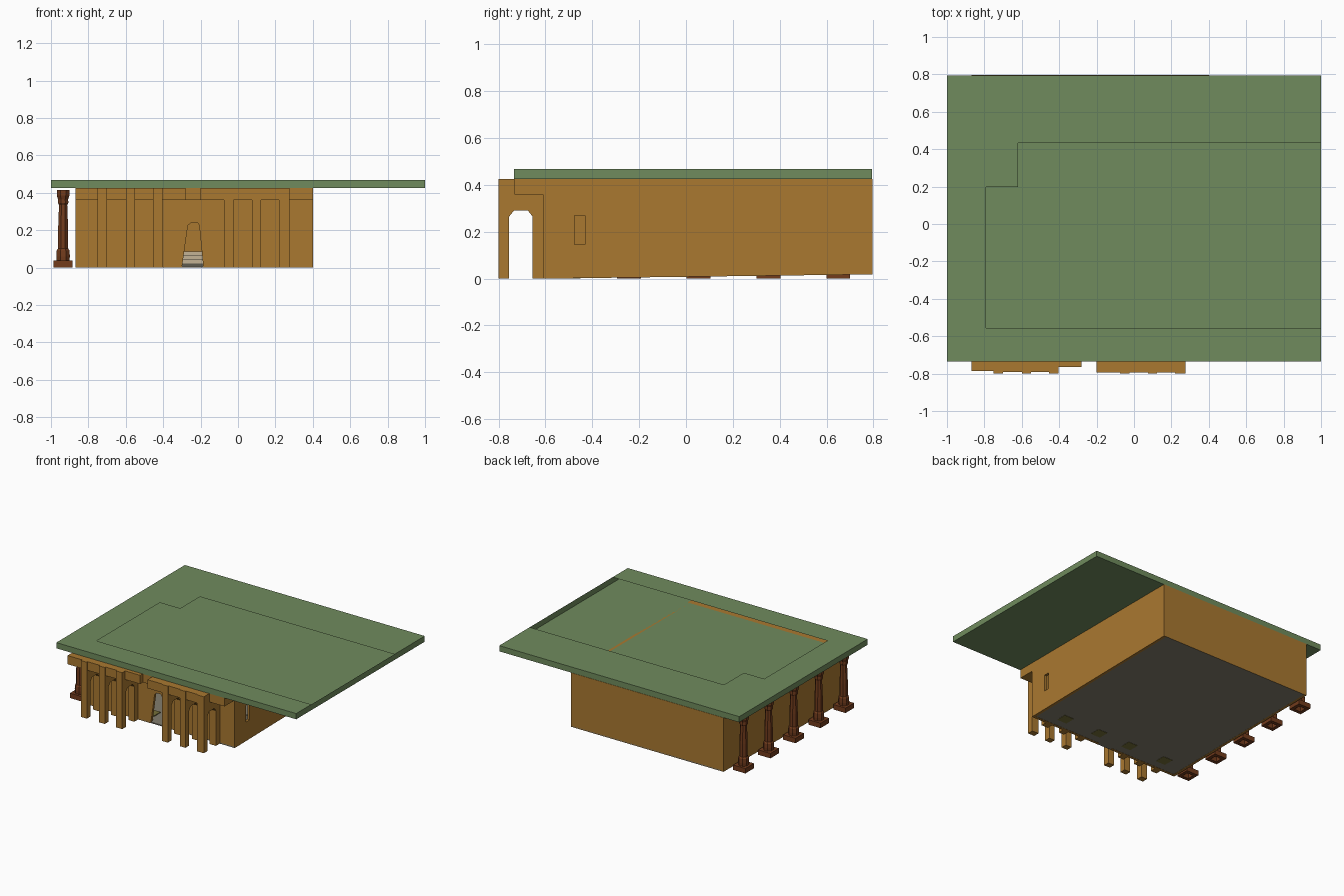
import bpy, bmesh, math
from mathutils import Matrix

if "Cube" in bpy.data.objects:
    bpy.data.objects.remove(bpy.data.objects["Cube"])


def material(name, rgb):
    m = bpy.data.materials.new(name)
    m.diffuse_color = (*rgb, 1)
    m.use_nodes = True
    m.node_tree.nodes["Principled BSDF"].inputs["Base Color"].default_value = m.diffuse_color
    return m


OCHRE = material("ochre_wall", (0.40, 0.19, 0.03))
GREEN = material("green_roof", (0.16, 0.26, 0.11))
RED = material("brown_column", (0.17, 0.045, 0.012))
STONE = material("floor_stone", (0.22, 0.20, 0.15))
OLIVE = material("olive_mat", (0.18, 0.16, 0.04))
PALE = material("pale_stone", (0.55, 0.45, 0.30))
AXES = {
    "X": Matrix(((0, 0, 1, 0), (1, 0, 0, 0), (0, 1, 0, 0), (0, 0, 0, 1))),
    "Y": Matrix(((1, 0, 0, 0), (0, 0, -1, 0), (0, 1, 0, 0), (0, 0, 0, 1))),
    "Z": Matrix.Identity(4),
}


def add_mesh(name, mesh, mat):
    ob = bpy.data.objects.new(name, mesh)
    mesh.materials.clear()
    mesh.materials.append(mat)
    bpy.context.collection.objects.link(ob)
    return ob


def panel(name, loops, axis, lo, hi, mat):
    """Flat outline (with optional hole loops) extruded along an axis."""
    cu = bpy.data.curves.new(name, "CURVE")
    cu.dimensions = "2D"
    cu.fill_mode = "BOTH"
    cu.extrude = (hi - lo) / 2
    for pts in loops:
        sp = cu.splines.new("POLY")
        sp.points.add(len(pts) - 1)
        for p, (u, v) in zip(sp.points, pts):
            p.co = (u, v, 0, 1)
        sp.use_cyclic_u = True
    tmp = bpy.data.objects.new(name + "_outline", cu)
    bpy.context.collection.objects.link(tmp)
    dg = bpy.context.evaluated_depsgraph_get()
    mesh = bpy.data.meshes.new_from_object(tmp.evaluated_get(dg))
    bpy.data.objects.remove(tmp)
    mid = (lo + hi) / 2
    mesh.transform(Matrix.Translation((0, 0, -mid if axis == "Y" else mid)))
    mesh.transform(AXES[axis])
    bm = bmesh.new()
    bm.from_mesh(mesh)
    bmesh.ops.remove_doubles(bm, verts=bm.verts, dist=1e-5)
    bmesh.ops.recalc_face_normals(bm, faces=bm.faces)
    bm.to_mesh(mesh)
    bm.free()
    for p in mesh.polygons:
        p.use_smooth = False
    return add_mesh(name, mesh, mat)


def rect(a, b, c, d):
    return [(a, c), (b, c), (b, d), (a, d)]


def box(name, x0, x1, y0, y1, z0, z1, mat):
    return panel(name, [rect(x0, x1, y0, y1)], "Z", z0, z1, mat)


# Roof: hollow tray whose top has a large stepped opening
def roof():
    x, y0, y1, z0, z1 = 1.0, -0.735, 0.795, 0.425, 0.468
    bm = bmesh.new()
    ring = [(-x, y0), (x, y0), (x, y1), (-x, y1)]
    low = [bm.verts.new((*p, z0)) for p in ring]
    top = [bm.verts.new((*p, z1)) for p in ring]
    bm.faces.new(low[::-1])
    for i in range(4):
        j = (i + 1) % 4
        bm.faces.new((low[i], low[j], top[j], top[i]))
    hole = [(1, 0.433), (-0.62, 0.433), (-0.62, 0.197), (-0.79, 0.197), (-0.79, -0.555), (1, -0.555)]
    inner = [bm.verts.new((*p, z1)) for p in hole]
    f = bm.faces.new([top[2], top[3], top[0], top[1]] + inner[::-1])
    f.normal_update()
    if f.normal.z < 0:
        f.normal_flip()
    bmesh.ops.triangulate(bm, faces=[f])
    mesh = bpy.data.meshes.new("roof")
    bm.to_mesh(mesh)
    bm.free()
    add_mesh("roof", mesh, GREEN)


roof()

# Hall walls: front with tapered door, right with window, plain left and back
X0, X1, YF, YB, ZT = -0.87, 0.40, -0.61, 0.797, 0.425
front = [(X0, 0), (-0.30, 0), (-0.268, 0.225), (-0.25, 0.24), (-0.217, 0.24),
         (-0.207, 0.225), (-0.185, 0), (X1, 0), (X1, ZT), (X0, ZT)]
panel("front_wall", [front], "Y", YF, YF + 0.02, OCHRE)
side = [(YF + 0.02, 0), (YB, 0.018), (YB, ZT), (YF + 0.02, ZT)]
window = rect(-0.475, -0.432, 0.145, 0.27)
panel("right_wall", [side, window], "X", X1 - 0.02, X1, OCHRE)
panel("left_wall", [side], "X", X0, X0 + 0.02, OCHRE)
box("back_wall", X0 + 0.02, X1 - 0.02, YB - 0.02, YB, 0.018, ZT, OCHRE)

# Slightly sloping floor
panel("floor", [[(YF, 0.001), (YB, 0.018), (YB, 0.026), (YF, 0.009)]], "X", X0 + 0.001, X1 - 0.001, STONE)

# Porch: soffit, lintels and pierced buttresses
box("porch_soffit", X0, X1, -0.732, YF, 0.36, ZT, OCHRE)
for i, (a, b, y) in enumerate([(-0.87, -0.75, -0.787), (-0.70, -0.60, -0.79), (-0.55, -0.455, -0.79),
                               (-0.405, -0.28, -0.765), (-0.20, -0.075, -0.793), (-0.025, 0.22, -0.793)]):
    box(f"porch_lintel_{i}", a, b, y, -0.732, 0.36, ZT, OCHRE)
arch = [(-0.80, 0), (-0.755, 0), (-0.755, 0.265), (-0.735, 0.29), (-0.675, 0.29),
        (-0.655, 0.265), (-0.655, 0), (YF, 0), (YF, 0.36), (-0.80, 0.36)]
for i, (a, b) in enumerate([(-0.75, -0.70), (-0.60, -0.55), (-0.455, -0.405),
                            (-0.075, -0.025), (0.075, 0.122), (0.22, 0.275)]):
    panel(f"buttress_{i}", [arch], "X", a, b, OCHRE)
    box(f"buttress_head_{i}", a, b, -0.80, -0.732, 0.36, ZT, OCHRE)


# Side colonnade: octagonal turned columns on square plinths
def column(name, cx, cy):
    profile = [(0.034, 0.035), (0.036, 0.06), (0.034, 0.092), (0.027, 0.102), (0.027, 0.20),
               (0.022, 0.335), (0.028, 0.345), (0.027, 0.365), (0.034, 0.385), (0.034, 0.415)]
    n = 8
    bm = bmesh.new()
    rings = []
    for r, z in profile:
        k = r / math.cos(math.pi / n)
        rings.append([bm.verts.new((cx + k * math.cos((i + 0.5) * math.tau / n),
                                    cy + k * math.sin((i + 0.5) * math.tau / n), z)) for i in range(n)])
    for a, b in zip(rings, rings[1:]):
        for i in range(n):
            j = (i + 1) % n
            bm.faces.new((a[i], a[j], b[j], b[i]))
    bm.faces.new(rings[-1])
    mesh = bpy.data.meshes.new(name)
    bm.to_mesh(mesh)
    bm.free()
    add_mesh(name, mesh, RED)
    # hollow plinth, open underneath
    outer = rect(cx - 0.051, cx + 0.051, cy - 0.051, cy + 0.051)
    inner = rect(cx - 0.026, cx + 0.026, cy - 0.026, cy + 0.026)
    panel(name + "_plinth", [outer, inner], "Z", 0, 0.037, RED)


for i in range(5):
    column(f"column_{i}", -0.935, 0.65 - 0.298 * i)

# Floor mats inside the front wall
for i, x in enumerate((0.20, -0.10, -0.37, -0.68)):
    box(f"mat_{i}", x - 0.04, x + 0.04, -0.53, -0.45, 0.001, 0.016, OLIVE)

# Low side platforms and the stepped dais at the back
for i, x in enumerate((0.28, -0.75)):
    box(f"side_platform_{i}", x - 0.065, x + 0.065, -0.22, 0.40, 0.015, 0.05, STONE)
for i, s in enumerate((0.18, 0.14, 0.10)):
    box(f"dais_step_{i}", -0.24 - s, -0.24 + s, 0.62 - 1.3 * s, 0.72, 0.02 + 0.022 * i, 0.042 + 0.022 * i, PALE)
